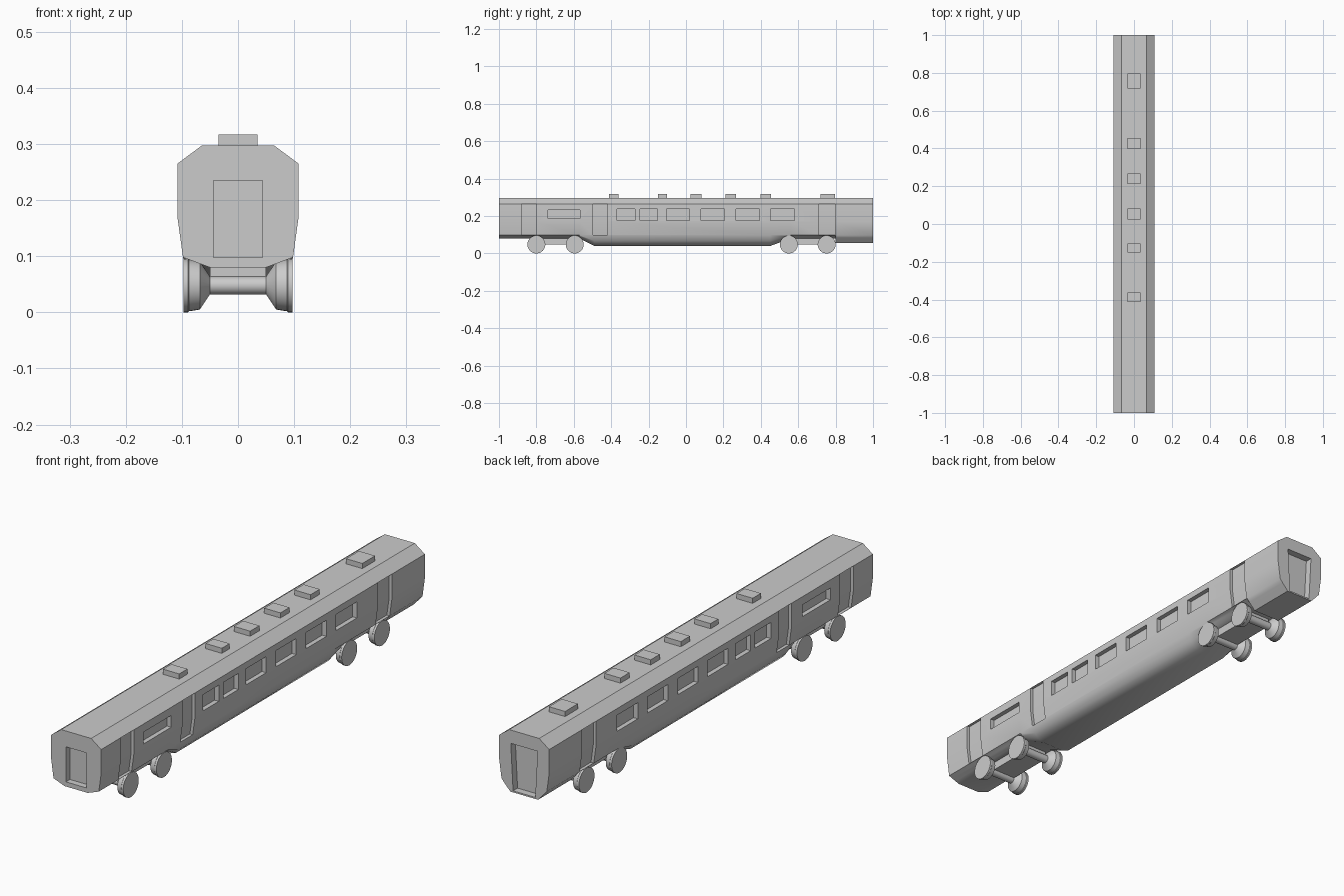
import bpy, bmesh, math

if "Cube" in bpy.data.objects:
    bpy.data.objects.remove(bpy.data.objects["Cube"])


def make_object(name, bm, smooth=None):
    bmesh.ops.recalc_face_normals(bm, faces=bm.faces[:])
    mesh = bpy.data.meshes.new(name)
    bm.to_mesh(mesh)
    bm.free()
    ob = bpy.data.objects.new(name, mesh)
    bpy.context.collection.objects.link(ob)
    if smooth:
        shade(ob, smooth)
    return ob


def shade(ob, angle):
    bpy.ops.object.select_all(action='DESELECT')
    ob.select_set(True)
    bpy.context.view_layer.objects.active = ob
    bpy.ops.object.shade_smooth_by_angle(angle=math.radians(angle))


def loft(bm, rings):
    """Skin closed rings of points and cap both ends."""
    vs = [[bm.verts.new(p) for p in r] for r in rings]
    n = len(vs[0])
    for a, b in zip(vs, vs[1:]):
        for i in range(n):
            bm.faces.new((a[i], a[(i + 1) % n], b[(i + 1) % n], b[i]))
    bm.faces.new(vs[0])
    bm.faces.new(vs[-1])


def prism(bm, xz, y0, y1):
    loft(bm, [[(x, y, z) for x, z in xz] for y in (y0, y1)])


def rect(x0, x1, z0, z1):
    return [(x0, z0), (x1, z0), (x1, z1), (x0, z1)]


def mirrored(xz):
    return [(-x, z) for x, z in xz]


# Car body: constant upper shell with a changing underside
upper = [(.065, .297), (.108, .265), (.108, .17), (.098, .098)]
raised = [(.082, .092), (.066, .086), (.05, .08)]
belly = [(.090, .067), (.075, .049), (.05, .04)]
rear = [(.086, .084), (.073, .07), (.06, .056)]
stations = [(-1, raised), (-.57, raised), (-.49, belly), (.45, belly),
            (.56, raised), (.798, raised), (.80, rear), (1, rear)]
bm = bmesh.new()
rings = []
for y, low in stations:
    half = upper + low
    rings.append([(x, y, z) for x, z in half + mirrored(half)[::-1]])
loft(bm, rings)
body = make_object("car_body", bm)

# Recesses: side doors, windows and end gangway doors
cut = bmesh.new()
door = [(.096, .265), (.096, .17), (.086, .099), (.13, .099), (.13, .265)]
windows = [(-.37, -.273), (-.245, -.152), (-.105, .02),
           (.08, .205), (.267, .392), (.452, .58)]
openings = [(door, a, b) for a, b in ((-.88, -.798), (-.497, -.42), (.71, .797))]
openings += [(rect(.09, .13, .176, .239), a, b) for a, b in windows]
openings.append((rect(.09, .13, .187, .233), -.738, -.567))
for shape, a, b in openings:
    prism(cut, shape, a, b)
    prism(cut, mirrored(shape), a, b)
prism(cut, rect(-.044, .044, .098, .235), -1.05, -.975)
prism(cut, [(-.048, .062), (.048, .062), (.058, .245), (-.058, .245)], .972, 1.05)
cutter = make_object("recess_cutter", cut)
cutter.hide_render = True

mod = body.modifiers.new("recesses", 'BOOLEAN')
mod.operation = 'DIFFERENCE'
mod.solver = 'EXACT'
mod.object = cutter
bpy.context.view_layer.objects.active = body
bpy.ops.object.modifier_apply(modifier=mod.name)
bpy.data.objects.remove(cutter)
shade(body, 33)

# Roof vents
vents = [(-.413, -.362), (-.15, -.102), (.025, .082),
         (.212, .268), (.398, .455), (.718, .797)]
for i, (a, b) in enumerate(vents):
    bm = bmesh.new()
    prism(bm, rect(-.035, .035, .29, .317), a, b)
    make_object(f"roof_vent_{i + 1}", bm)

# Wheelsets: lathed axle flaring into a wheel at each end
half = [(.05, .016), (.068, .043), (.087, .046), (.089, .048), (.097, .048)]
profile = [(-x, r) for x, r in half[::-1]] + half
for i, y in enumerate((-.8, -.595, .55, .752)):
    bm = bmesh.new()
    loft(bm, [[(x, y + r * math.cos(k * math.tau / 32),
                .048 + r * math.sin(k * math.tau / 32)) for k in range(32)]
              for x, r in profile])
    make_object(f"wheelset_{i + 1}", bm, 30)

# Bogie frames joining each pair of axles
for name, a, b in (("front_bogie", -.8, -.595), ("rear_bogie", .55, .752)):
    bm = bmesh.new()
    prism(bm, rect(-.05, .05, .048, .082), a, b)
    make_object(name, bm)
